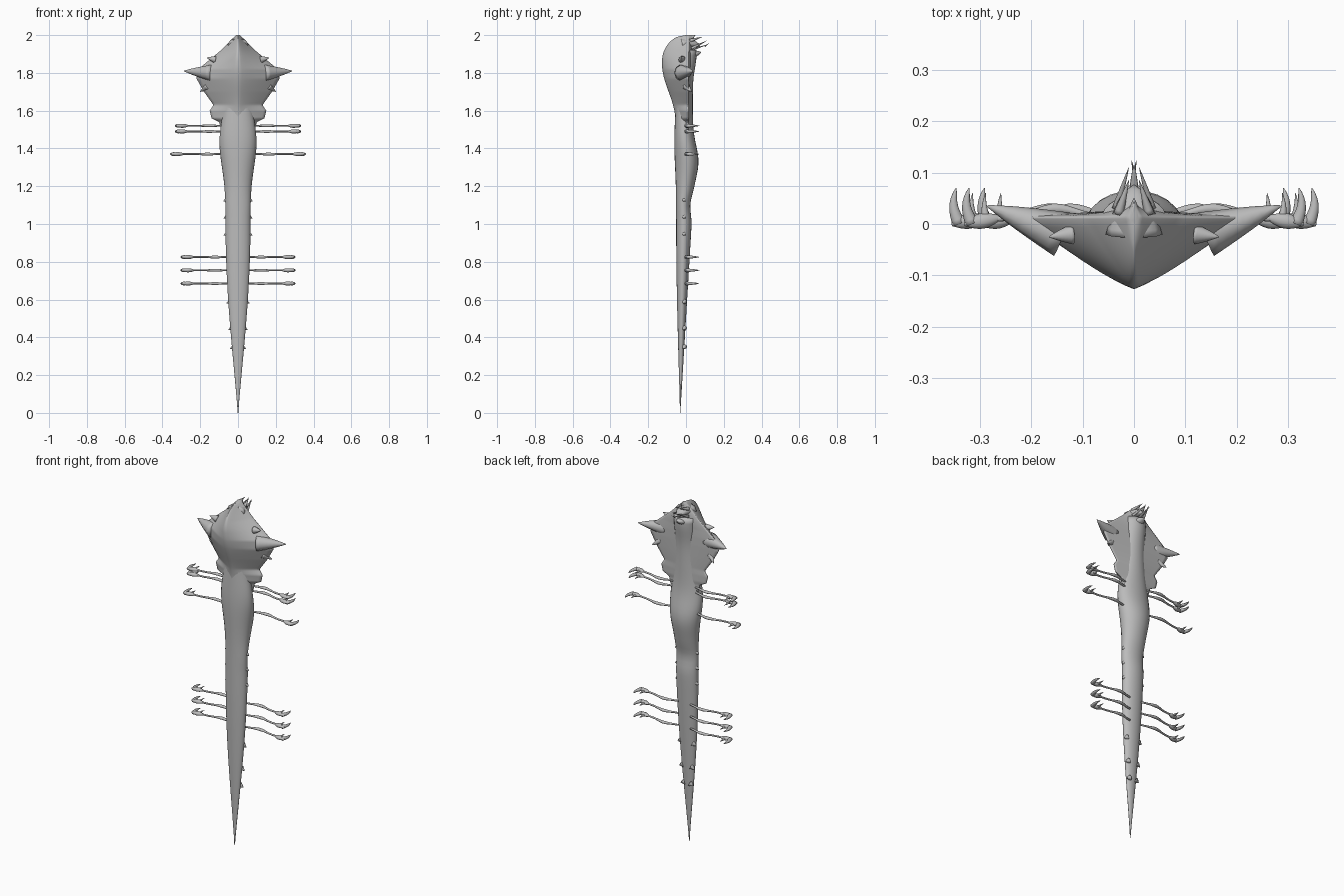
import bpy, bmesh, math
from mathutils import Vector

cube = bpy.data.objects.get("Cube")
if cube:
    bpy.data.objects.remove(cube, do_unlink=True)

GREY = (0.5, 0.5, 0.5, 1)
skin = bpy.data.materials.new("grey skin")
skin.use_nodes = True
skin.diffuse_color = GREY
skin.node_tree.nodes["Principled BSDF"].inputs["Base Color"].default_value = GREY


def steps(start, end, count):
    return [start + (end - start) * i / count for i in range(count + 1)]


def bump(value, centre, spread):
    return math.exp(-((value - centre) / spread) ** 2)


def loft(name, rings):
    """Skin closed rings of equal point count and cap both ends."""
    bm = bmesh.new()
    rows = [[bm.verts.new(point) for point in ring] for ring in rings]
    for low, high in zip(rows, rows[1:]):
        for i in range(len(low)):
            bm.faces.new((low[i - 1], low[i], high[i], high[i - 1]))
    bm.faces.new(rows[0])
    bm.faces.new(rows[-1])
    bmesh.ops.recalc_face_normals(bm, faces=bm.faces)
    mesh = bpy.data.meshes.new(name)
    bm.to_mesh(mesh)
    bm.free()
    mesh.materials.append(skin)
    mesh.shade_smooth()
    obj = bpy.data.objects.new(name, mesh)
    bpy.context.collection.objects.link(obj)


def tube(name, path, radii, flat=1.0, sides=10):
    """Round tube along a path; flat scales its height."""
    rings = []
    last = len(path) - 1
    for i, (point, radius) in enumerate(zip(path, radii)):
        along = (path[min(i + 1, last)] - path[max(i - 1, 0)]).normalized()
        across = along.cross(Vector((0, 0, 1))).normalized()
        up = across.cross(along)
        ring = []
        for k in range(sides):
            angle = math.tau * k / sides
            ring.append(point + radius * (across * math.cos(angle) + up * math.sin(angle) * flat))
        rings.append(ring)
    loft(name, rings)


def horn(name, base, tip, radius, bend=(0, 0, 0), flat=1.0, blunt=0.8):
    """Tapering spike, bowed sideways by bend at its middle."""
    times = steps(0, 1, 8)
    path = [Vector(base).lerp(Vector(tip), t) + Vector(bend) * math.sin(math.pi * t)
            for t in times]
    radii = [max(radius * (1 - t) ** blunt, radius / 20) for t in times]
    tube(name, path, radii, flat)


def horn_pair(name, base, tip, radius, bend=(0, 0, 0), flat=1.0, blunt=0.8):
    for side, sign in (("left", 1), ("right", -1)):
        flipped = [(sign * x, y, z) for x, y, z in (base, tip, bend)]
        horn(side + "_" + name, flipped[0], flipped[1], radius, flipped[2], flat, blunt)


# Long body: tapering tail, swollen chest, throat column behind the hood
def body_ring(z, sides=24):
    taper = math.sin(min(z, 1) * math.pi / 2) ** 1.15
    chest = bump(z, 1.43, 0.18)
    width = 0.002 + 0.064 * taper + 0.032 * chest
    front = -0.032 - 0.02 * taper - 0.01 * chest
    back = (-0.03 + 0.06 * min(z, 1.1) + 0.03 * bump(z, 1.33, 0.12)
            - 0.014 * bump(z, 1.1, 0.06) + 0.02 * bump(z, 1.9, 0.1))
    middle, depth = (front + back) / 2, (back - front) / 2
    angles = [math.tau * i / sides for i in range(sides)]
    return [(width * math.cos(a), middle + depth * math.sin(a), z) for a in angles]


loft("body", [body_ring(z) for z in steps(0, 1.92, 70)])

# Spreading hood: outline as height and half width
outline = [(1.5, 0.09), (1.54, 0.1), (1.56, 0.14), (1.6, 0.15), (1.63, 0.13), (1.7, 0.18),
           (1.77, 0.22), (1.82, 0.21), (1.87, 0.15), (1.92, 0.09), (1.96, 0.05), (2, 0.01)]


def hood_width(z):
    for (low, narrow), (high, wide) in zip(outline, outline[1:]):
        if z <= high:
            return narrow + (wide - narrow) * (z - low) / (high - low)
    return outline[-1][1]


def hood_ring(z):
    """Keeled front and flatter back, meeting at thin side edges."""
    width = hood_width(z)
    rise = min(max((z - 1.55) / 0.3, 0), 1)
    crown = min(max((z - 1.86) / 0.14, 0), 1)
    front = -(0.057 + 0.07 * math.sin(rise * math.pi / 2) ** 2) * math.sqrt(1 - crown ** 2)
    edge = 0.01
    back = 0.025 + 0.015 * crown
    across = steps(-1, 1, 20)
    ring = [(width * t, front + (edge - front) * abs(t) ** 1.25, z) for t in across]
    ring += [(width * t, edge + 0.004 + (back - edge) * (1 - abs(t)), z)
             for t in reversed(across)]
    return ring


loft("hood", [hood_ring(z) for z in steps(1.5, 2, 75)])

# Head tucked under the top of the hood, facing backwards
horn("upper_snout", (0, -0.02, 1.95), (0, 0.075, 1.94), 0.055, (0, 0, 0.01), 0.6, 0.5)
horn("lower_jaw", (0, -0.02, 1.88), (0, 0.08, 1.91), 0.05, flat=0.6, blunt=0.5)
horn("crown_horn", (0, 0, 1.97), (0, 0.05, 2), 0.02)
horn("tongue", (0, 0.03, 1.92), (0, 0.11, 1.95), 0.012, flat=0.4, blunt=0.5)
horn_pair("tongue_fork", (0, 0.1, 1.94), (0.005, 0.125, 1.96), 0.003)
horn_pair("fang", (0.035, 0.03, 1.93), (0.01, 0.11, 1.97), 0.008)
horn_pair("brow_horn", (0.03, 0.02, 1.97), (0.01, 0.085, 1.99), 0.01)

# Pointed corners and small barbs of the hood
horn_pair("hood_point", (0.14, -0.02, 1.8), (0.285, 0.035, 1.81), 0.045)
horn_pair("hood_barb", (0.16, 0, 1.73), (0.2, 0.03, 1.7), 0.02)
horn_pair("hood_upper_barb", (0.12, -0.02, 1.87), (0.165, -0.025, 1.88), 0.02)

# Little spines down the flanks
for z in (1.12, 1.03, 0.94, 0.58, 0.44, 0.34):
    skin_x = body_ring(z)[0][0]
    horn_pair("flank_spine", (skin_x - 0.012, -0.01, z + 0.01), (skin_x + 0.01, -0.01, z), 0.015)


# Six pairs of thin arms, each ending in a curved pincer
def arm_pair(z, root, tip):
    times = steps(0, 1, 14)
    wrist = tip - 0.06
    for side, sign in (("left", 1), ("right", -1)):
        path = [Vector((sign * (root + (wrist - root) * t), 0.01 + 0.02 * bump(t, 0.4, 0.3), z))
                for t in times]
        radii = [0.006 + 0.004 * bump(t, 0.4, 0.15) for t in times]
        tube(side + "_arm", path, radii, 0.8)
        palm = [Vector((sign * (wrist - 0.015 + 0.07 * t), 0.012 - 0.012 * t, z)) for t in times]
        palm_radii = [0.004 + 0.011 * math.sin(math.pi * t) for t in times]
        tube(side + "_palm", palm, palm_radii, 0.75)
    horn_pair("outer_claw", (tip - 0.02, 0, z), (tip - 0.014, 0.07, z), 0.013, (0.008, 0, 0), 0.8, 0.6)
    horn_pair("inner_claw", (tip - 0.05, 0, z), (tip - 0.046, 0.06, z), 0.01, (0.004, 0, 0), 0.8)


for height in (1.52, 1.49):
    arm_pair(height, root=0.07, tip=0.335)
arm_pair(1.37, root=0.07, tip=0.36)
for height in (0.825, 0.755, 0.685):
    arm_pair(height, root=0.04, tip=0.305)
